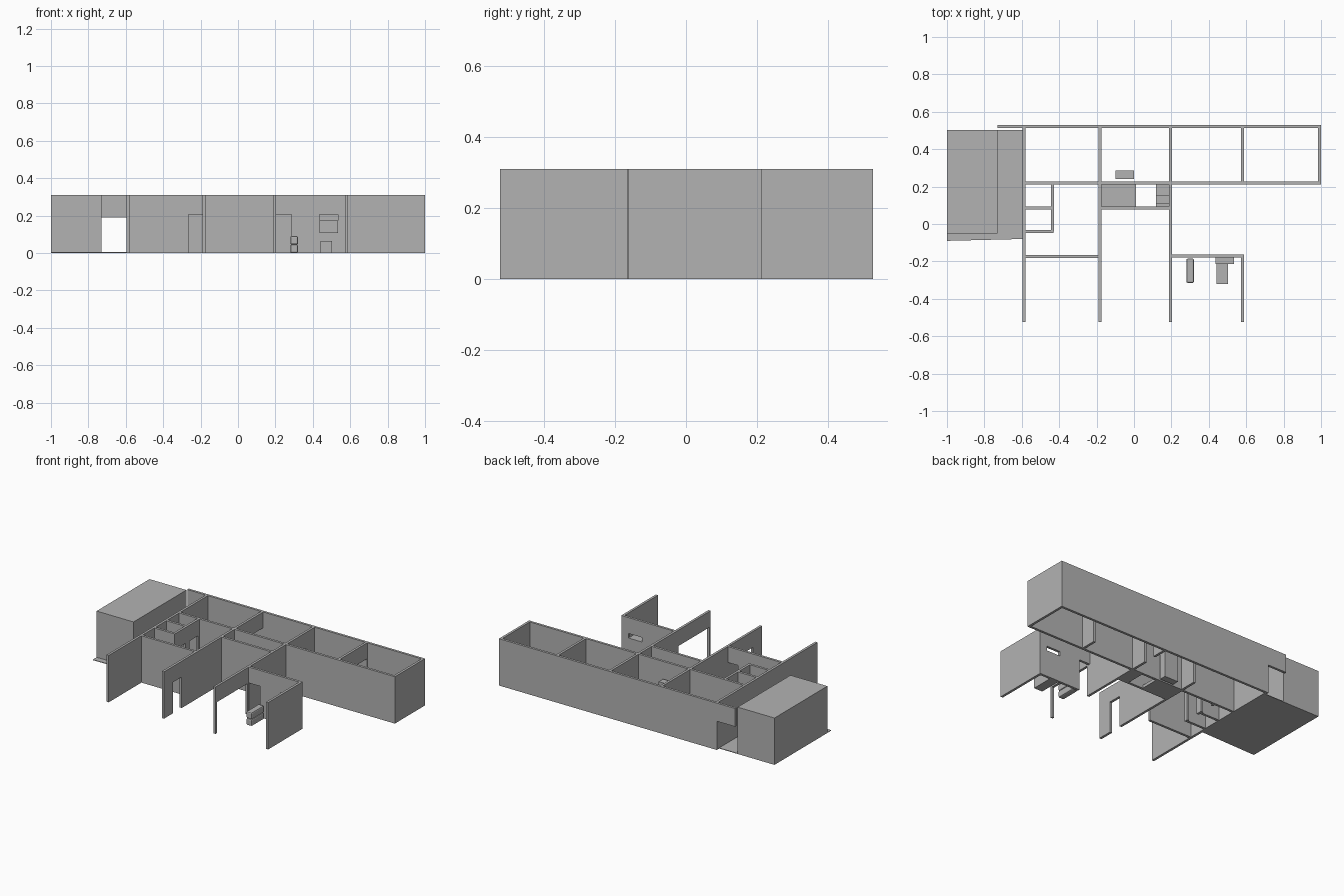
import bpy
import bmesh

if "Cube" in bpy.data.objects:
    bpy.data.objects.remove(bpy.data.objects["Cube"])

H = 0.31       # wall height
T = 0.016      # wall thickness
DOOR = 0.205   # door head height

grey = bpy.data.materials.new("plain_grey")
grey.use_nodes = True
colour = (0.45, 0.45, 0.45, 1)
grey.diffuse_color = colour
grey.node_tree.nodes["Principled BSDF"].inputs["Base Color"].default_value = colour


def prism(name, outline, z0, z1):
    """Extrude a plan outline between two heights."""
    bm = bmesh.new()
    face = bm.faces.new([bm.verts.new((x, y, z0)) for x, y in outline])
    grown = bmesh.ops.extrude_face_region(bm, geom=[face])["geom"]
    for v in grown:
        if isinstance(v, bmesh.types.BMVert):
            v.co.z = z1
    bmesh.ops.recalc_face_normals(bm, faces=bm.faces)
    mesh = bpy.data.meshes.new(name)
    bm.to_mesh(mesh)
    bm.free()
    mesh.materials.append(grey)
    ob = bpy.data.objects.new(name, mesh)
    bpy.context.collection.objects.link(ob)
    return ob


def box(name, x, y, z):
    outline = [(x[0], y[0]), (x[1], y[0]), (x[1], y[1]), (x[0], y[1])]
    return prism(name, outline, z[0], z[1])


def bevel(ob, width, segments):
    mod = ob.modifiers.new("rounding", "BEVEL")
    mod.width = width
    mod.segments = segments


def wall(name, axis, centre, span, openings=()):
    """Wall running along x or y; each opening is (start, end, low, high)."""
    def slab(label, a, b, thick, z):
        across = (centre - thick / 2, centre + thick / 2)
        along = (a, b)
        return box(label, along, across, z) if axis == "x" else box(label, across, along, z)

    ob = slab(name, span[0], span[1], T, (0, H))
    for a, b, low, high in openings:
        cutter = slab("opening_cutter", a, b, T * 3, (low, high))
        cutter.hide_render = True
        mod = ob.modifiers.new("opening", "BOOLEAN")
        mod.operation = "DIFFERENCE"
        mod.solver = "EXACT"
        mod.object = cutter
        bpy.context.view_layer.objects.active = ob
        bpy.ops.object.modifier_apply(modifier=mod.name)
        bpy.data.objects.remove(cutter)


def door(a, b):
    return (a, b, -0.05, DOOR)


# Walls running left to right
wall("back_wall", "x", 0.52, (-0.73, 1.0), [(-0.75, -0.595, -0.05, 0.19)])
wall("corridor_wall", "x", 0.22, (-0.58, 1.0))
wall("wash_room_front_wall", "x", 0.085, (-0.18, 0.19))
wall("store_divider", "x", 0.085, (-0.58, -0.44))
wall("store_front_wall", "x", -0.04, (-0.58, -0.43))
wall("left_porch_wall", "x", -0.175, (-0.59, -0.18), [door(-0.265, -0.19)])
wall("right_porch_wall", "x", -0.17, (0.2, 0.58),
     [door(0.204, 0.285), (0.435, 0.535, 0.175, DOOR)])

# Walls running front to back
wall("outer_wall", "y", -0.587, (-0.525, 0.512))
wall("middle_wall", "y", -0.182, (-0.525, 0.512), [door(-0.43, -0.34), door(0.34, 0.51)])
wall("inner_wall", "y", 0.195, (-0.525, 0.512), [door(-0.512, -0.19), door(0.34, 0.42)])
wall("right_porch_side_wall", "y", 0.58, (-0.525, -0.163))
wall("bedroom_divider", "y", 0.58, (0.225, 0.512), [door(0.33, 0.51)])
wall("end_wall", "y", 0.992, (0.225, 0.512))
wall("store_side_wall", "y", -0.437, (-0.04, 0.215), [door(-0.025, 0.065), door(0.105, 0.195)])

# Garage block and its paved slab
box("garage_block", (-1.0, -0.73), (-0.05, 0.503), (0.003, H))
prism("paved_slab", [(-1.0, -0.09), (-0.592, -0.08), (-0.592, 0.503), (-1.0, 0.503)], 0, 0.004)

# Wash room fittings
box("shower_tray", (-0.175, 0.01), (0.092, 0.213), (0, 0.02))
for i, (y0, y1, top) in enumerate([(0.092, 0.11, 0.06), (0.11, 0.15, 0.08), (0.15, 0.213, 0.1)]):
    box("wash_unit_step_%d" % (i + 1), (0.117, 0.187), (y0, y1), (0, top))

# Bedroom cabinet
box("bedroom_cabinet", (-0.1, 0.0), (0.24, 0.285), (0, 0.2))

# Porch fittings: wall box, seat and two stacked cushions
box("wall_box", (0.435, 0.535), (-0.215, -0.178), (0.107, 0.175))
box("porch_seat", (0.44, 0.502), (-0.32, -0.178), (0, 0.063))
for i in range(2):
    z = i * 0.045
    cushion = box("stacked_cushion_%d" % (i + 1), (0.28, 0.321), (-0.315, -0.185), (z, z + 0.045))
    bevel(cushion, 0.008, 2)
